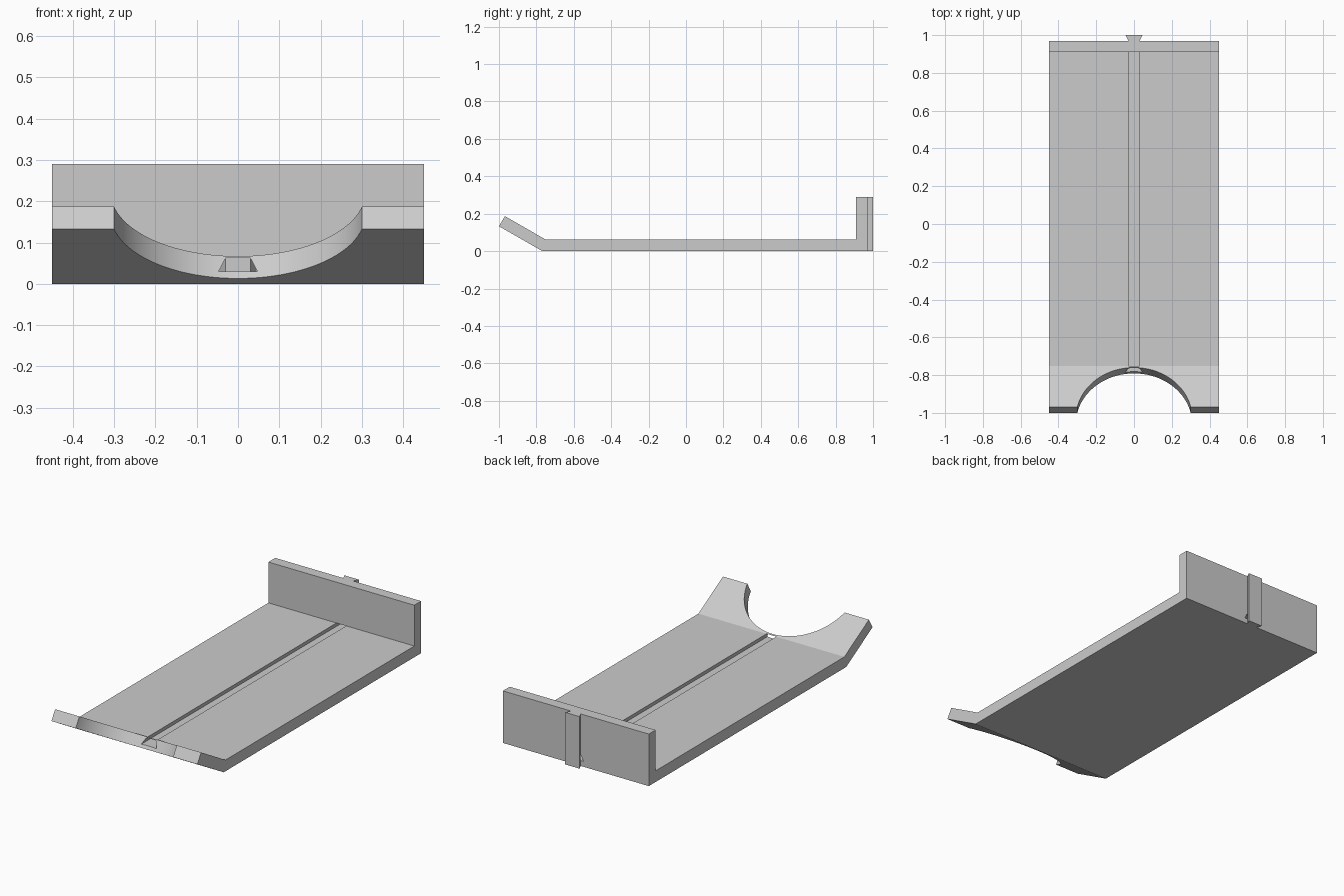
import bpy, bmesh, math
from mathutils import Vector, Matrix

cube = bpy.data.objects.get("Cube")
if cube:
    bpy.data.objects.remove(cube, do_unlink=True)

grey = bpy.data.materials.new("plain grey")
grey.use_nodes = True
grey.diffuse_color = (0.6, 0.6, 0.6, 1)
grey.node_tree.nodes["Principled BSDF"].inputs["Base Color"].default_value = (0.6, 0.6, 0.6, 1)

HALF_W, THICK, WALL_H = 0.45, 0.0625, 0.29
WALL_IN, WALL_OUT = 0.91, 0.97
NECK, FLARE = 0.03, 0.047          # dovetail half widths


def finish(name, bm):
    bmesh.ops.recalc_face_normals(bm, faces=bm.faces)
    mesh = bpy.data.meshes.new(name)
    bm.to_mesh(mesh)
    bm.free()
    obj = bpy.data.objects.new(name, mesh)
    bpy.context.collection.objects.link(obj)
    mesh.materials.append(grey)
    return obj


def prism(name, points, along):
    """Extrude a closed outline of 3D points along a vector."""
    bm = bmesh.new()
    face = bm.faces.new([bm.verts.new(p) for p in points])
    new = bmesh.ops.extrude_face_region(bm, geom=[face])["geom"]
    verts = [v for v in new if isinstance(v, bmesh.types.BMVert)]
    bmesh.ops.translate(bm, verts=verts, vec=along)
    return finish(name, bm)


def cut(obj, cutter):
    cutter.hide_render = True
    mod = obj.modifiers.new("cut", "BOOLEAN")
    mod.operation, mod.solver, mod.object = "DIFFERENCE", "EXACT", cutter
    bpy.ops.object.select_all(action="DESELECT")
    bpy.context.view_layer.objects.active = obj
    obj.select_set(True)
    bpy.ops.object.modifier_apply(modifier=mod.name)
    bpy.data.objects.remove(cutter, do_unlink=True)


# Tray: floor, upturned front flap and back wall in one side profile
side = [(-0.768, 0), (WALL_OUT, 0), (WALL_OUT, WALL_H), (WALL_IN, WALL_H),
        (WALL_IN, THICK), (-0.752, THICK), (-0.968, 0.187), (-1, 0.133)]
tray = prism("tray", [(-HALF_W, y, z) for y, z in side], (2 * HALF_W, 0, 0))

# Round notch, square to the tilted flap
tilt = math.radians(30)
bm = bmesh.new()
place = Matrix.Translation((0, -1.026, 0.221)) @ Matrix.Rotation(-tilt, 4, "X")
bmesh.ops.create_cone(bm, cap_ends=True, segments=128, radius1=0.3075,
                      radius2=0.3075, depth=0.4, matrix=place)
cut(tray, finish("notch_cutter", bm))

# Dovetail groove through the whole length of the floor and under the wall
groove = [(-FLARE, 0.03), (FLARE, 0.03), (NECK, THICK), (-NECK, THICK)]
cut(tray, prism("groove_cutter", [(x, -0.95, z) for x, z in groove], (0, 2, 0)))

# Open the groove's top along the floor, up to the wall
slot = [(-NECK, THICK - 0.0005), (NECK, THICK - 0.0005),
        (NECK, THICK + 0.003), (-NECK, THICK + 0.003)]
cut(tray, prism("slot_cutter", [(x, -0.753, z) for x, z in slot], (0, WALL_IN + 0.753, 0)))

bpy.ops.object.shade_smooth_by_angle(angle=math.radians(20))

# Dovetail rail on the back of the wall
rail = [(-NECK, WALL_OUT), (NECK, WALL_OUT), (FLARE - 0.002, 1), (0.002 - FLARE, 1)]
prism("back_rail", [(x, y, 0) for x, y in rail], (0, 0, WALL_H))
